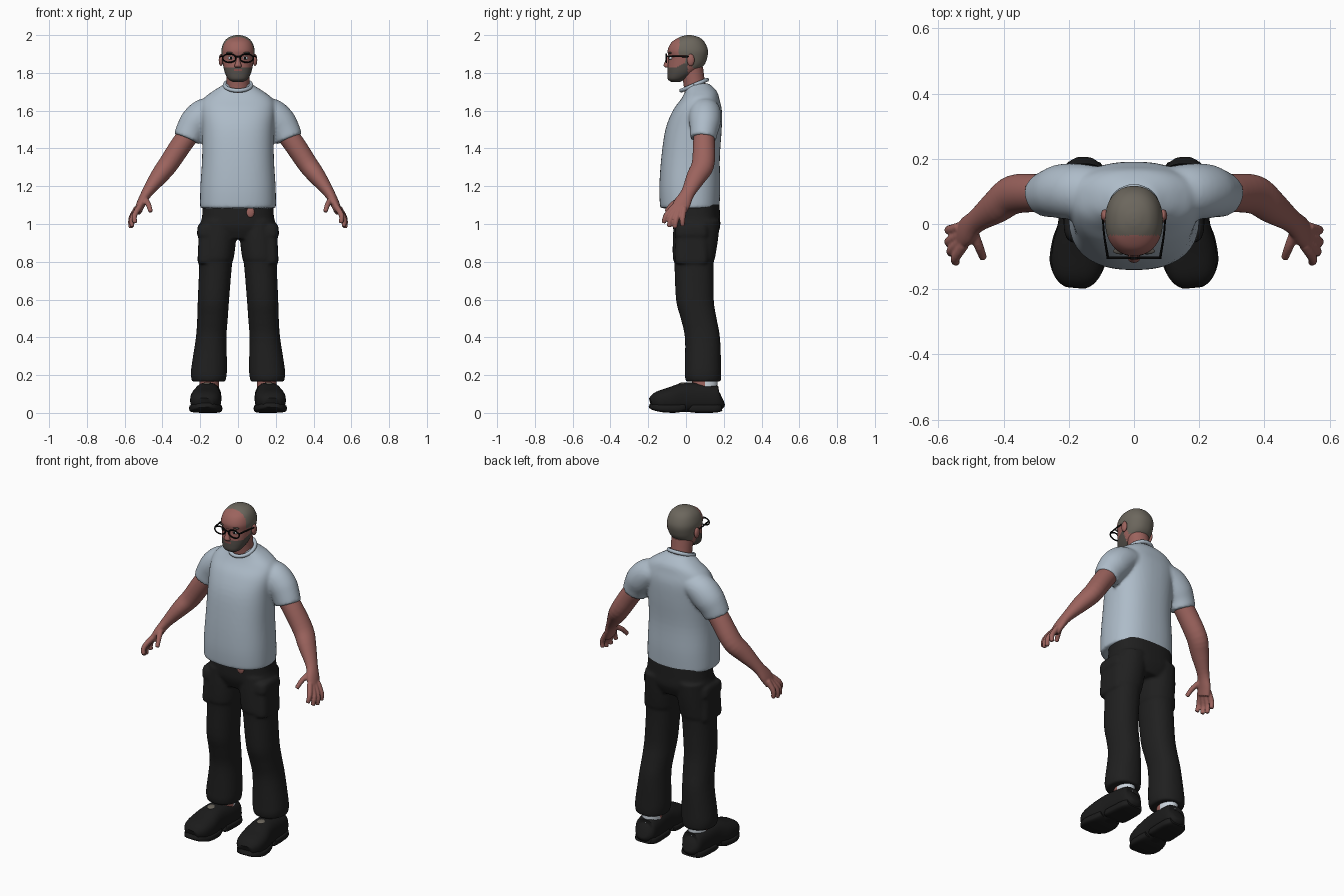
import bpy, bmesh, math
from mathutils import Vector, Matrix

cube = bpy.data.objects.get("Cube")
if cube:
    bpy.data.objects.remove(cube)


def material(name, *rgb):
    m = bpy.data.materials.new(name)
    m.use_nodes = True
    m.diffuse_color = (*rgb, 1)
    m.node_tree.nodes["Principled BSDF"].inputs["Base Color"].default_value = (*rgb, 1)
    return m


SKIN = material("skin", .33, .125, .11)
SHIRT = material("pale shirt", .42, .5, .58)
TROUSER = material("black trousers", .014, .014, .014)
SHOE = material("black shoes", .011, .011, .011)
HAIR = material("grey hair", .15, .135, .11)
BEARD = material("dark beard", .085, .075, .065)
FRAME = material("glasses black", .003, .003, .003)
WHITE = material("white", .6, .66, .72)
LIP = material("lips", .22, .07, .065)
X, Y, Z = Vector((1, 0, 0)), Vector((0, 1, 0)), Vector((0, 0, 1))


def refine(rings, steps):
    """Smoothly interpolate between the given cross-sections."""
    p = [rings[0]] + list(rings) + [rings[-1]]
    out = []
    for i in range(1, len(p) - 2):
        for k in range(steps):
            t = k / steps
            out.append([b + .5 * t * (c - a + t * (2*a - 5*b + 4*c - d + t * (3*(b - c) + d - a)))
                        for a, b, c, d in zip(*p[i - 1:i + 3])])
    return out + [list(rings[-1])]


def loft(bm, rings, ref=None, n=32, power=2, steps=4):
    """Skin rings (x, y, z, radius, radius); level rings unless ref gives a side axis."""
    rings = refine(rings, steps)
    pts = [Vector(r[:3]) for r in rings]
    rows = []
    for i, (c, r) in enumerate(zip(pts, rings)):
        u, v = X, Y
        if ref:
            t = (pts[min(i + 1, len(pts) - 1)] - pts[max(i - 1, 0)]).normalized()
            u = (ref - t * ref.dot(t)).normalized()
            v = t.cross(u)
        row = []
        for k in range(n):
            a = math.tau * k / n
            co, si = math.cos(a), math.sin(a)
            row.append(bm.verts.new(c + u * r[3] * math.copysign(abs(co) ** (2 / power), co)
                                    + v * r[4] * math.copysign(abs(si) ** (2 / power), si)))
        rows.append(row)
    for a, b in zip(rows, rows[1:]):
        for k in range(n):
            j = (k + 1) % n
            bm.faces.new((a[k], a[j], b[j], b[k]))
    bm.faces.new(rows[0][::-1])
    bm.faces.new(rows[-1])


def ball(bm, centre, size):
    bmesh.ops.create_uvsphere(bm, u_segments=20, v_segments=12, radius=1,
                              matrix=Matrix.Translation(centre) @ Matrix.Diagonal((*size, 1)))


def hoop(bm, c, rx, ry, thick, axis, tilt=0):
    """Closed tube around an ellipse whose plane faces the axis."""
    path = []
    for k in range(33):
        a = math.tau * k / 32
        p, q = rx * math.cos(a), ry * math.sin(a)
        off = (p, q, q * tilt) if axis == Z else (p, 0, q)
        path.append([c[i] + off[i] for i in range(3)] + [thick, thick])
    loft(bm, path, axis, n=8, steps=1)


def flip(rings, s):
    return [(r[0] * s, *r[1:]) for r in rings]


def finish(name, bm, mats, rule=None, voxel=0, smooth=4):
    bmesh.ops.recalc_face_normals(bm, faces=bm.faces)
    for f in bm.faces:
        f.smooth = True
        if rule:
            f.material_index = rule(f.calc_center_median())
    me = bpy.data.meshes.new(name)
    bm.to_mesh(me)
    bm.free()
    for m in mats:
        me.materials.append(m)
    ob = bpy.data.objects.new(name, me)
    bpy.context.collection.objects.link(ob)
    if voxel:
        rm = ob.modifiers.new("blend", 'REMESH')
        rm.mode, rm.voxel_size, rm.use_smooth_shade = 'VOXEL', voxel, True
        sm = ob.modifiers.new("soften", 'SMOOTH')
        sm.iterations, sm.factor = smooth, .5
    else:
        bpy.context.view_layer.objects.active = ob
        ob.select_set(True)
        bpy.ops.object.shade_smooth_by_angle(angle=math.radians(50))
        ob.select_set(False)
    return ob


# Head: hair and beard are face regions
def head_colour(c):
    if c.z > 1.895 and c.y > -.035 or c.z > 1.85 and c.y > -.005 or c.z > 1.825 and c.y > .035:
        return 1
    mouth = abs(c.x) < .022 and 1.808 < c.z < 1.817 and c.y < -.05
    if mouth:
        return 3
    if c.z < 1.83 + max(0, c.y + .05) * .5 and c.y < .01:
        return 2
    return 0


bm = bmesh.new()
head = [(1.753, .03, -.08, -.03), (1.768, .052, -.097, .0), (1.80, .069, -.099, .05),
        (1.84, .079, -.096, .095), (1.88, .085, -.092, .112), (1.92, .088, -.097, .116),
        (1.96, .076, -.078, .1), (1.985, .054, -.043, .075), (1.997, .025, -.01, .042),
        (2.0, .003, .013, .019)]
loft(bm, [(0, (f + b) / 2, z, w, (b - f) / 2) for z, w, f, b in head], n=72, power=2.2, steps=8)
finish("head", bm, [SKIN, HAIR, BEARD, LIP], head_colour)

bm = bmesh.new()
loft(bm, [(0, .06, 1.67, .068, .066), (0, .045, 1.74, .06, .058), (0, .03, 1.83, .062, .06)])
finish("neck", bm, [SKIN])

bm = bmesh.new()
loft(bm, [(0, -.088, 1.893, .011, .01), (0, -.1, 1.86, .012, .012), (0, -.104, 1.838, .019, .015),
          (0, -.098, 1.828, .015, .01)])
finish("nose", bm, [SKIN])

for s, side in ((1, "left"), (-1, "right")):
    bm = bmesh.new()
    ball(bm, (s * .09, .025, 1.868), (.012, .02, .032))
    finish(side + "_ear", bm, [SKIN])
    bm = bmesh.new()
    ball(bm, (s * .037, -.079, 1.878), (.015, .012, .009))
    finish(side + "_eye", bm, [WHITE])
    bm = bmesh.new()
    ball(bm, (s * .037, -.089, 1.878), (.006, .004, .007))
    finish(side + "_iris", bm, [FRAME])
    bm = bmesh.new()
    ball(bm, (s * .04, -.083, 1.906), (.024, .01, .005))
    finish(side + "_eyebrow", bm, [BEARD])

# Glasses: two rims, bridge and temples
bm = bmesh.new()
for s in (1, -1):
    hoop(bm, (s * .046, -.104, 1.878), .035, .022, .004, Y)
    loft(bm, flip([(.08, -.104, 1.888, .004, .005), (.092, -.03, 1.888, .003, .005),
                   (.096, .03, 1.885, .003, .004)], s), X, n=8)
loft(bm, [(-.014, -.105, 1.885, .004, .004), (.014, -.105, 1.885, .004, .004)], Y, n=8)
finish("glasses", bm, [FRAME])

# Shirt: torso and sleeves blended together
bm = bmesh.new()
loft(bm, [(0, .022, 1.083, .197, .155), (0, .02, 1.10, .201, .158), (0, .02, 1.2, .199, .161),
          (0, .024, 1.35, .19, .155), (0, .04, 1.5, .19, .149), (0, .06, 1.6, .197, .13),
          (0, .075, 1.66, .185, .102), (0, .08, 1.70, .138, .085), (0, .07, 1.73, .09, .068),
          (0, .065, 1.745, .07, .052)], n=48, power=2.4)
for s in (1, -1):
    loft(bm, flip([(.10, .1, 1.61, .075, .06), (.17, .1, 1.585, .085, .083), (.22, .1, 1.54, .084, .086),
                   (.25, .095, 1.495, .075, .079), (.27, .09, 1.45, .069, .074)], s), Y)
finish("shirt", bm, [SHIRT], voxel=.009, smooth=6)

bm = bmesh.new()
hoop(bm, (0, .043, 1.735), .07, .068, .011, Z, tilt=.42)
finish("shirt_collar", bm, [SHIRT])

# Arms with hands and fingers
arm = [(.24, .095, 1.50, .055, .055), (.30, .095, 1.42, .058, .056), (.37, .09, 1.315, .06, .053),
       (.42, .055, 1.25, .053, .046), (.482, .01, 1.165, .037, .029), (.512, -.02, 1.11, .045, .024),
       (.53, -.042, 1.065, .042, .02)]
fingers = [[(.522, -.065, 1.09), (.548, -.105, 1.045), (.545, -.118, 1.005)],
           [(.528, -.05, 1.08), (.56, -.08, 1.03), (.56, -.09, .985)],
           [(.532, -.032, 1.08), (.566, -.052, 1.025), (.567, -.058, .978)],
           [(.535, -.01, 1.085), (.566, -.018, 1.03), (.565, -.018, .99)],
           [(.495, -.02, 1.135), (.475, -.07, 1.105), (.462, -.105, 1.065)]]
for s, side in ((1, "left"), (-1, "right")):
    bm = bmesh.new()
    loft(bm, flip(arm, s), Y)
    for path in fingers:
        loft(bm, flip([(*p, r, r) for p, r in zip(path, (.016, .0145, .012))], s), X, n=12)
    finish(side + "_arm", bm, [SKIN], voxel=.005, smooth=3)

# Trousers: hips, legs and cargo pockets
bm = bmesh.new()
loft(bm, [(0, .052, 1.12, .185, .125), (0, .053, 1.04, .19, .127), (0, .055, .98, .195, .125),
          (0, .055, .92, .12, .10)], n=48, power=2.4)
leg = [(.1, .058, 1.02, .095, .122), (.106, .05, .92, .096, .12), (.115, .042, .82, .093, .112),
       (.118, .042, .79, .087, .104), (.13, .047, .6, .083, .1), (.135, .067, .5, .081, .095),
       (.142, .087, .4, .081, .093), (.152, .09, .25, .094, .096), (.155, .09, .2, .095, .097),
       (.155, .092, .165, .088, .092)]
pocket = [(.145, .03, 1.0, .06, .07), (.152, .03, .985, .062, .085), (.152, .03, .94, .064, .09),
          (.151, .03, .93, .058, .085), (.15, .03, .81, .064, .09), (.15, .03, .79, .06, .08)]
for s in (1, -1):
    loft(bm, flip(leg, s), power=2.2)
    loft(bm, flip(pocket, s), power=4)
finish("trousers", bm, [TROUSER], voxel=.009, smooth=3)

bm = bmesh.new()
ball(bm, (.065, -.068, 1.062), (.022, .009, .028))
finish("torn_waist_patch", bm, [SKIN])

# Shoes, soles and socks
upper = [(.152, .19, .08, .03, .035), (.153, .17, .075, .06, .066), (.156, .1, .08, .068, .075),
         (.163, .0, .082, .07, .078), (.17, -.08, .07, .082, .066), (.176, -.15, .06, .074, .052),
         (.179, -.185, .05, .045, .03)]
heel = [(.153, .187, .03, .05, .02), (.154, .15, .024, .07, .023), (.159, .04, .024, .073, .023),
        (.16, .02, .03, .068, .02)]
tread = [(.163, -.01, .032, .07, .02), (.167, -.05, .024, .082, .023), (.174, -.12, .025, .085, .022),
         (.178, -.17, .034, .062, .02), (.18, -.19, .042, .035, .014)]
for s, side in ((1, "left"), (-1, "right")):
    bm = bmesh.new()
    loft(bm, flip(upper, s), X, power=2.5)
    loft(bm, flip(heel, s), X, power=4)
    loft(bm, flip(tread, s), X, power=4)
    finish(side + "_shoe", bm, [SHOE])
    bm = bmesh.new()
    loft(bm, flip([(.152, .1, .1, .052, .068), (.152, .1, .22, .05, .066)], s))
    finish(side + "_sock", bm, [WHITE, SKIN], lambda c: int(c.y < .1))
    bm = bmesh.new()
    ball(bm, (s * .165, -.012, .152), (.024, .03, .009))
    finish(side + "_shoe_tongue", bm, [HAIR])
